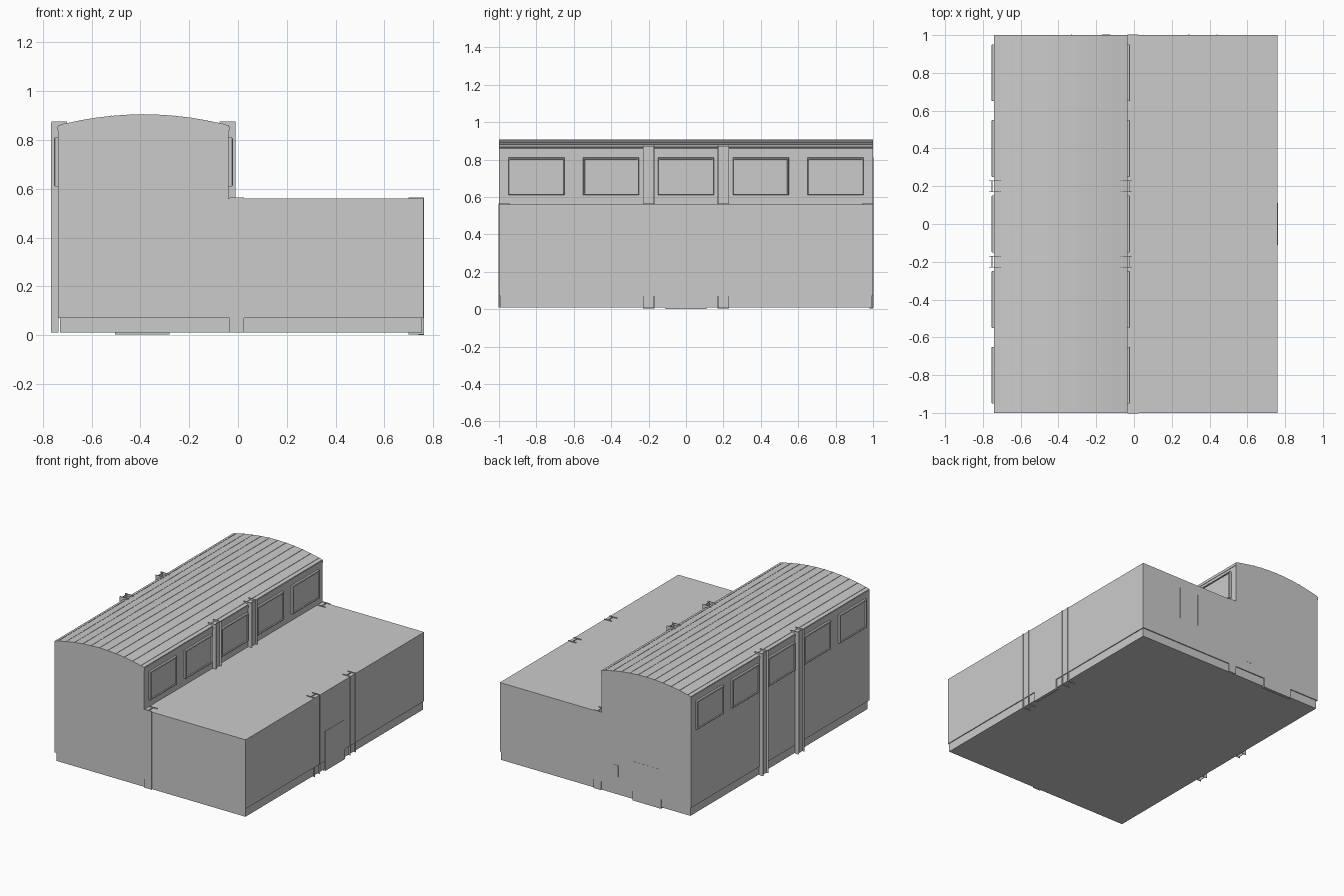
import bpy, bmesh
from mathutils import Vector

if "Cube" in bpy.data.objects:
    bpy.data.objects.remove(bpy.data.objects["Cube"])

XC, HW = -0.388, 0.35           # centre line and half width of the tall bay


def make(name, bm, smooth=False):
    bmesh.ops.recalc_face_normals(bm, faces=bm.faces[:])
    me = bpy.data.meshes.new(name)
    bm.to_mesh(me)
    bm.free()
    ob = bpy.data.objects.new(name, me)
    bpy.context.collection.objects.link(ob)
    if smooth:
        bpy.ops.object.select_all(action='DESELECT')
        ob.select_set(True)
        bpy.context.view_layer.objects.active = ob
        bpy.ops.object.shade_smooth_by_angle(angle=0.5)
    return ob


def add_box(bm, x0, x1, y0, y1, z0, z1):
    vs = bmesh.ops.create_cube(bm, size=1)['verts']
    for v in vs:
        v.co = Vector((x0 + (v.co.x + .5) * (x1 - x0),
                       y0 + (v.co.y + .5) * (y1 - y0),
                       z0 + (v.co.z + .5) * (z1 - z0)))
    return vs


def boxes(name, dims):
    bm = bmesh.new()
    for d in dims:
        add_box(bm, *d)
    return make(name, bm)


def prism(name, pts, y0, y1, smooth=False):
    bm = bmesh.new()
    f = bm.faces.new([bm.verts.new((x, y0, z)) for x, z in pts])
    ext = bmesh.ops.extrude_face_region(bm, geom=[f])['geom']
    for v in ext:
        if isinstance(v, bmesh.types.BMVert):
            v.co.y = y1
    return make(name, bm, smooth)


def roof_z(x):
    return 0.86 + 0.045 * (1 - ((x - XC) / HW) ** 2)


def arc(n, dz=0):
    xs = [XC - HW + 2 * HW * i / n for i in range(n + 1)]
    return [(x, roof_z(x) + dz) for x in xs]


# Hall body: tall bay with curved roof and low flat-roofed bay
prism("hall_body", [(-0.738, 0.07)] + arc(20) +
      [(-0.038, 0.56), (0.76, 0.56), (0.76, 0.07)], -1, 1, True)

# Recessed plinth
boxes("plinth", [(-0.73, 0.754, -0.993, 0.993, 0.01, 0.07)])

# Fine standing seams along the curved roof
boxes("roof_seams", [(x - .002, x + .002, -1, 1, roof_z(x) - .01, roof_z(x) + .002)
                     for x in [XC + k * 0.065 for k in range(-5, 6)]])

# Thin eave strips along both long edges of the tall bay
boxes("eave_strips", [(XC + s * HW - .003, XC + s * HW + .003, -1, 1, .838, .856)
                      for s in (-1, 1)])


# Clerestory windows: raised frames with sunken panes
def windows(name, side):
    bm = bmesh.new()
    x0, x1 = XC + side * (HW - 0.005), XC + side * (HW + 0.017)
    for i in range(-2, 3):
        y = i * 0.4
        add_box(bm, min(x0, x1), max(x0, x1), y - .15, y + .15, .61, .81)
    bm.normal_update()
    outer = [f for f in bm.faces if f.normal.x * side > 0.9]
    rim = [e for f in outer for e in f.edges]
    bmesh.ops.bevel(bm, geom=rim, offset=.004, segments=1, affect='EDGES')
    bm.normal_update()
    outer = [f for f in bm.faces if f.normal.x * side > 0.9]
    bmesh.ops.inset_individual(bm, faces=outer, thickness=.006)
    bmesh.ops.inset_individual(bm, faces=outer, thickness=.001, depth=-.008)
    return make(name, bm)


windows("windows_right", 1)
windows("windows_left", -1)


# Steel columns: two flanges joined by a central web
def h_column(name, x0, x1, y, w, z0, z1):
    xm, t = (x0 + x1) / 2, .004
    return boxes(name, [(x0, x1, y - w, y - w + t, z0, z1),
                        (x0, x1, y + w - t, y + w, z0, z1),
                        (xm - t / 2, xm + t / 2, y - w, y + w, z0, z1)])


for y in (-0.2, 0.2):
    h_column("left_column", -0.767, -0.736, y, .031, .01, .872)
    h_column("clerestory_column", -0.04, -0.01, y, .031, .56, .872)
    h_column("low_bay_column", 0.70, 0.763, y, .031, .003, .565)
    # Beam ends poking through the eaves
    boxes("rafter_ends", [(XC + s * .345 - .032, XC + s * .345 + .032,
                           y + k * .029 - .002, y + k * .029 + .002, .84, .876)
                          for s in (-1, 1) for k in (-1, 1)])

# End-wall columns where the two bays meet
for s in (-1, 1):
    h_column("end_column", -0.035, 0.025, s * .971, .031, .01, .565)

# Back door, with surround, and right side door
boxes("back_door", [(-.505, -.28, .98, 1.001, 0.003, .28)])
boxes("right_door", [(.74, .762, -.11, .11, 0.0, .28)])

# Back wall fittings: service box and thin conduits
boxes("service_box", [(-.17, -.125, .99, 1.002, .14, .22)])
boxes("conduits", [(x - .003, x + .003, .99, 1.002, z0, z1) for x, z0, z1 in
                   ((-.33, .28, .81), (.29, .26, .49), (.44, .26, .49))])
